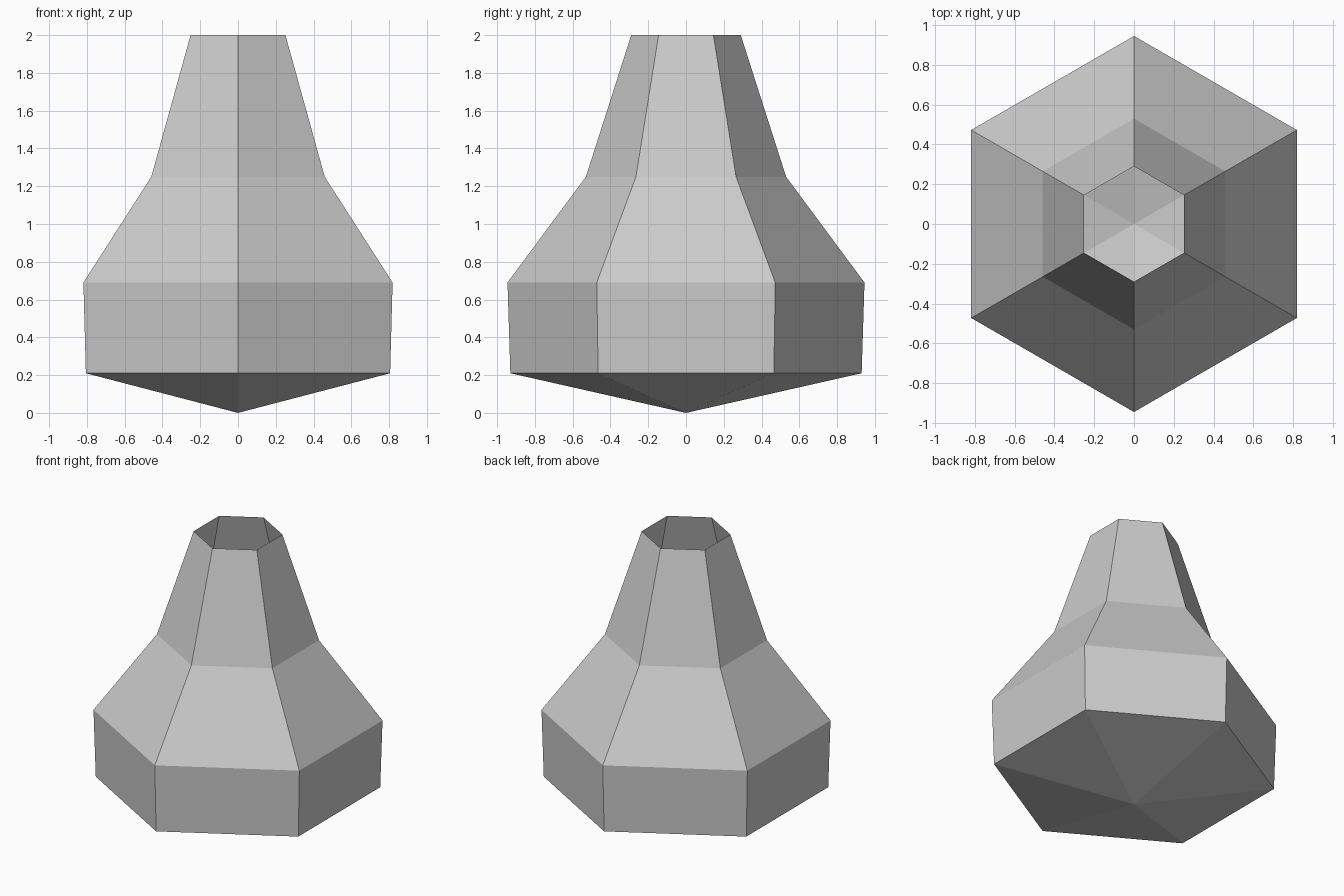
import bpy
import bmesh
from math import cos, sin, tau

cube = bpy.data.objects.get("Cube")
if cube:
    bpy.data.objects.remove(cube)

SIDES = 6
# Radius and height of each ring, from the base up to the open rim
PROFILE = [(0.93, 0.21), (0.945, 0.69), (0.53, 1.25), (0.29, 2.0)]

grey = bpy.data.materials.new("light_grey")
grey.use_nodes = True
colour = (0.6, 0.6, 0.6, 1)
grey.diffuse_color = colour
grey.node_tree.nodes["Principled BSDF"].inputs["Base Color"].default_value = colour

bm = bmesh.new()


def ring(radius, z):
    """Hexagon of vertices with corners at the front and back."""
    angles = [tau * (i / SIDES + 0.25) for i in range(SIDES)]
    return [bm.verts.new((radius * cos(a), radius * sin(a), z)) for a in angles]


rings = [ring(r, z) for r, z in PROFILE]
tip = bm.verts.new((0, 0, 0))

for i in range(SIDES):
    j = (i + 1) % SIDES
    # Shallow pointed underside
    bm.faces.new((tip, rings[0][j], rings[0][i]))
    # Body, shoulder and neck
    for low, high in zip(rings, rings[1:]):
        bm.faces.new((low[i], low[j], high[j], high[i]))

mesh = bpy.data.meshes.new("hexagonal_vessel")
bm.to_mesh(mesh)
bm.free()
mesh.materials.append(grey)
vessel = bpy.data.objects.new("hexagonal_vessel", mesh)
bpy.context.collection.objects.link(vessel)
